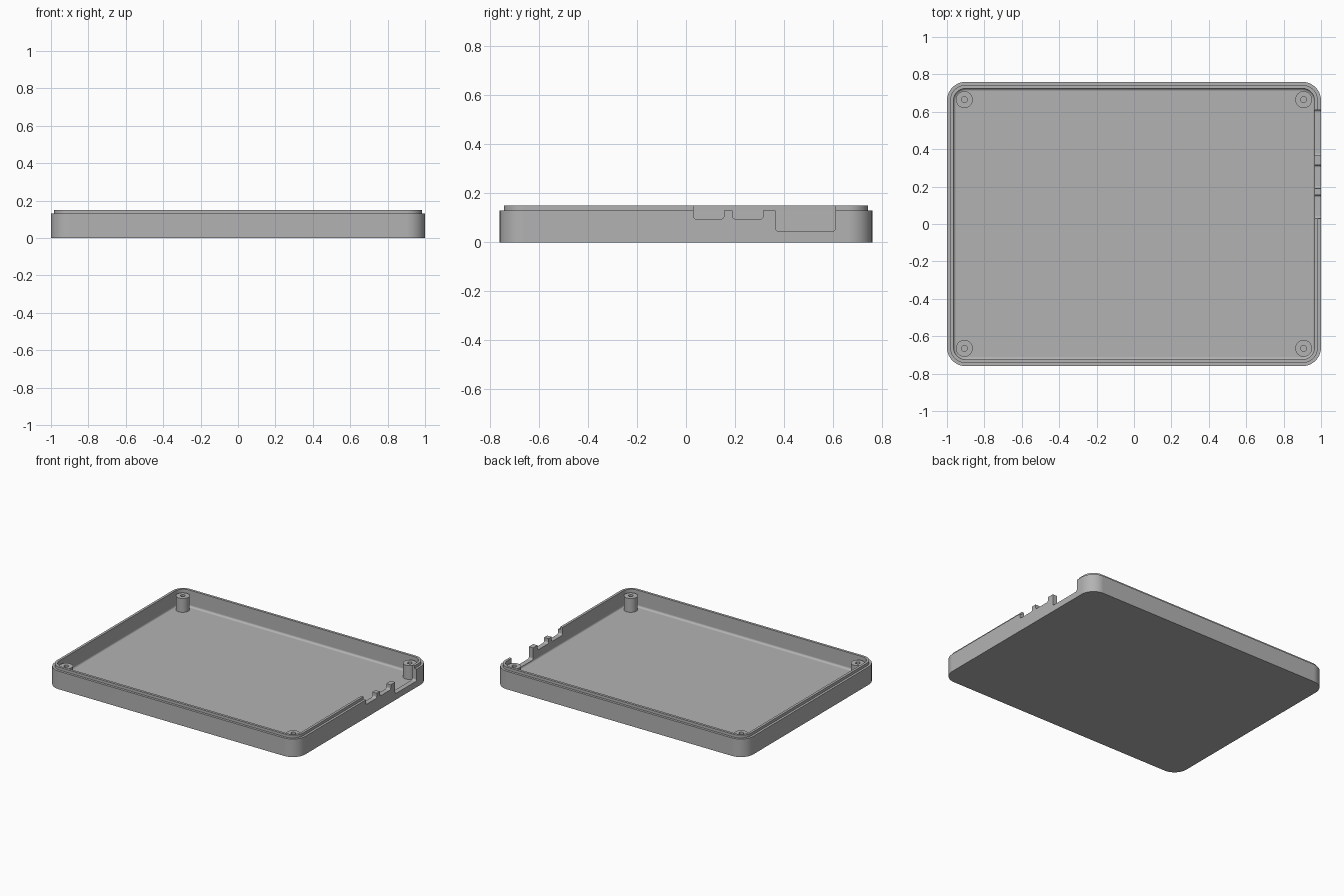
import bpy
import bmesh
from math import cos, sin, pi, radians

if "Cube" in bpy.data.objects:
    bpy.data.objects.remove(bpy.data.objects["Cube"], do_unlink=True)

HALF_X, HALF_Y, CORNER = 1.0, 0.76, 0.1
FLOOR, SHOULDER, RIM = 0.03, 0.13, 0.15
LIP_IN, WALL, FILLET = 0.017, 0.035, 0.015

grey = bpy.data.materials.new("plain grey")
grey.use_nodes = True
grey.diffuse_color = (0.45, 0.45, 0.45, 1)
grey.node_tree.nodes["Principled BSDF"].inputs["Base Color"].default_value = grey.diffuse_color


def make_object(name, bm):
    bmesh.ops.recalc_face_normals(bm, faces=bm.faces)
    mesh = bpy.data.meshes.new(name)
    bm.to_mesh(mesh)
    bm.free()
    mesh.materials.append(grey)
    obj = bpy.data.objects.new(name, mesh)
    bpy.context.collection.objects.link(obj)
    return obj


def activate(obj):
    bpy.ops.object.select_all(action='DESELECT')
    obj.select_set(True)
    bpy.context.view_layer.objects.active = obj


def smooth(obj):
    activate(obj)
    bpy.ops.object.shade_smooth_by_angle(angle=radians(30))
    normals = obj.modifiers.new("flat_faces", 'WEIGHTED_NORMAL')
    normals.keep_sharp = True


def bridge(bm, a, b):
    n = len(a)
    for i in range(n):
        bm.faces.new((a[i], a[(i + 1) % n], b[(i + 1) % n], b[i]))


def rounded_ring(bm, inset, z, steps=10):
    """Rounded rectangle, shrunk evenly from the outer wall."""
    r = CORNER - inset
    ring = []
    for k, (sx, sy) in enumerate(((1, 1), (-1, 1), (-1, -1), (1, -1))):
        for i in range(steps + 1):
            a = (k + i / steps) * pi / 2
            ring.append(bm.verts.new((sx * (HALF_X - CORNER) + r * cos(a),
                                      sy * (HALF_Y - CORNER) + r * sin(a), z)))
    return ring


# Tray shell: outer wall, stepped lip, inner wall, filleted floor
section = [(0, 0), (0, SHOULDER), (LIP_IN, SHOULDER), (LIP_IN, RIM), (WALL, RIM)]
for i in range(6):
    a = i / 5 * pi / 2
    section.append((WALL + FILLET * (1 - cos(a)), FLOOR + FILLET * (1 - sin(a))))
bm = bmesh.new()
rings = [rounded_ring(bm, inset, z) for inset, z in section]
for lower, upper in zip(rings, rings[1:]):
    bridge(bm, lower, upper)
bm.faces.new(rings[0])
bm.faces.new(rings[-1])
tray = make_object("tray_shell", bm)

# Port openings in the right-hand side, with rounded lower corners
slots = [(0.03, 0.155, 0.095), (0.19, 0.315, 0.095), (0.365, 0.61, 0.045)]
R = 0.013
outline = [(slots[0][0], 0.2)]
for n, (y0, y1, z) in enumerate(slots):
    if n:
        outline.append((y0, SHOULDER))
    for centre, start in ((y0 + R, pi), (y1 - R, 1.5 * pi)):
        for i in range(5):
            a = start + i / 4 * pi / 2
            outline.append((centre + R * cos(a), z + R + R * sin(a)))
    if n < len(slots) - 1:
        outline.append((y1, SHOULDER))
outline.append((slots[-1][1], 0.2))
bm = bmesh.new()
ends = [[bm.verts.new((x, y, z)) for y, z in outline] for x in (0.94, 1.1)]
bridge(bm, *ends)
for end in ends:
    bm.faces.new(end)
cutter = make_object("port_cutter", bm)
cutter.hide_render = True
cut = tray.modifiers.new("ports", 'BOOLEAN')
cut.operation = 'DIFFERENCE'
cut.solver = 'EXACT'
cut.object = cutter
activate(tray)
bpy.ops.object.modifier_apply(modifier=cut.name)
bpy.data.objects.remove(cutter, do_unlink=True)
smooth(tray)

# Hollow screw posts in the four corners
for side, sx in (("left", 1), ("right", -1)):
    for place, sy in (("front", -1), ("back", 1)):
        bm = bmesh.new()
        rings = []
        for r, z in ((0.045, FLOOR), (0.045, SHOULDER), (0.016, SHOULDER), (0.016, FLOOR)):
            rings.append([bm.verts.new((r * cos(i * pi / 16), r * sin(i * pi / 16), z))
                          for i in range(32)])
        for i in range(4):
            bridge(bm, rings[i], rings[(i + 1) % 4])
        post = make_object(f"screw_post_{place}_{side}", bm)
        post.location = (sx * 0.907, sy * 0.665, 0)
        smooth(post)
